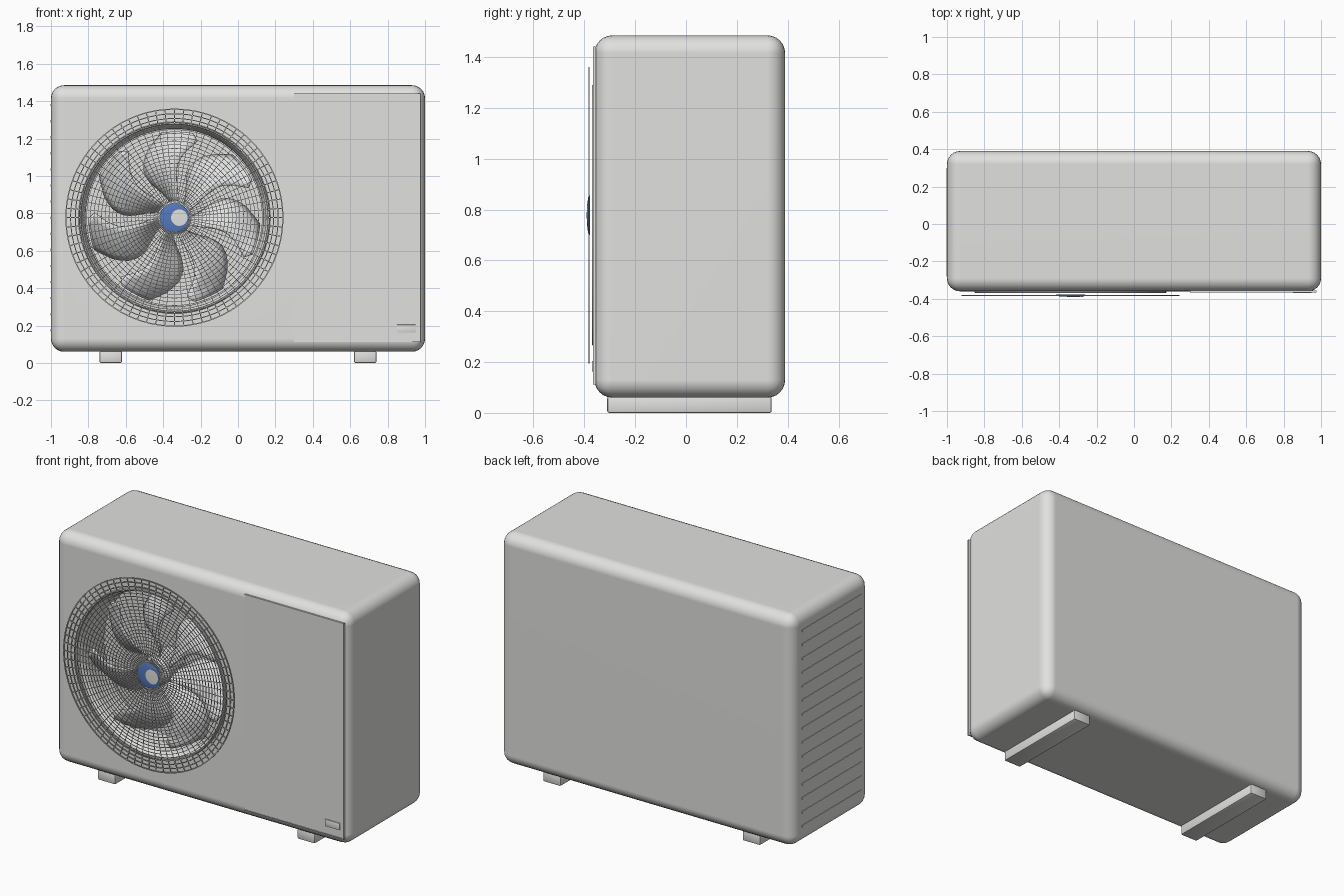
import bpy, bmesh, math
from math import sin, cos, pi, radians

if "Cube" in bpy.data.objects:
    bpy.data.objects.remove(bpy.data.objects["Cube"])

FX, FZ = -0.34, 0.777          # fan axis position


def mat(name, rgb):
    m = bpy.data.materials.new(name)
    m.diffuse_color = (*rgb, 1)
    m.use_nodes = True
    m.node_tree.nodes["Principled BSDF"].inputs["Base Color"].default_value = m.diffuse_color
    return m


SHELL = mat("light grey", (0.75, 0.75, 0.735))
BLADE = mat("pale grey", (0.75, 0.755, 0.76))
BLUE = mat("blue", (0.09, 0.19, 0.50))


def finish(name, bm, material, smooth=True):
    bmesh.ops.recalc_face_normals(bm, faces=bm.faces)
    me = bpy.data.meshes.new(name)
    bm.to_mesh(me)
    bm.free()
    me.materials.append(material)
    ob = bpy.data.objects.new(name, me)
    bpy.context.collection.objects.link(ob)
    if smooth:
        smooth_by_angle(ob)
    return ob


def activate(ob):
    bpy.ops.object.select_all(action='DESELECT')
    ob.select_set(True)
    bpy.context.view_layer.objects.active = ob


def smooth_by_angle(ob):
    activate(ob)
    bpy.ops.object.shade_smooth_by_angle(angle=radians(32))


def add_box(bm, lo, hi):
    vs = bmesh.ops.create_cube(bm, size=1)["verts"]
    for v in vs:
        for i in range(3):
            v.co[i] = lo[i] + (v.co[i] + 0.5) * (hi[i] - lo[i])
    return vs


def box(name, lo, hi, material, bevel=0.0, segs=2):
    bm = bmesh.new()
    add_box(bm, lo, hi)
    if bevel:
        bmesh.ops.bevel(bm, geom=bm.edges[:], offset=bevel, segments=segs,
                        profile=0.5, affect='EDGES')
    return finish(name, bm, material)


def add_lathe(bm, profile, n=96, cx=FX, cz=FZ):
    """Revolve a closed (radius, y) outline around the fan axis."""
    rows = [[bm.verts.new((cx + r * cos(2 * pi * k / n), y, cz + r * sin(2 * pi * k / n)))
             for r, y in profile] for k in range(n)]
    m = len(profile)
    for k in range(n):
        a, b = rows[k], rows[(k + 1) % n]
        for j in range(m):
            i = (j + 1) % m
            if profile[j][0] or profile[i][0]:
                bm.faces.new((a[j], a[i], b[i], b[j]))
    if any(r == 0 for r, _ in profile):
        bmesh.ops.remove_doubles(bm, verts=bm.verts[:], dist=1e-5)


def lathe(name, profile, material, **kw):
    bm = bmesh.new()
    add_lathe(bm, profile, **kw)
    return finish(name, bm, material)


# Casing with a funnel-shaped fan opening
casing = box("casing", (-1, -0.36, 0.06), (1, 0.39, 1.485), SHELL, 0.07, 6)
cutter = lathe("fan_opening_cutter",
               [(0, -0.5), (0.505, -0.5), (0.505, -0.36), (0.485, -0.335),
                (0.475, -0.29), (0.475, -0.14), (0, -0.14)], SHELL)
cutter.hide_render = True
cut = casing.modifiers.new("opening", 'BOOLEAN')
cut.operation, cut.solver, cut.object = 'DIFFERENCE', 'EXACT', cutter
activate(casing)
bpy.ops.object.modifier_apply(modifier=cut.name)
bpy.data.objects.remove(cutter)
smooth_by_angle(casing)
even = casing.modifiers.new("even_shading", 'WEIGHTED_NORMAL')
even.keep_sharp = True

# Raised lip around the opening
lathe("opening_lip", [(0.498, -0.35), (0.498, -0.366), (0.502, -0.37),
                      (0.509, -0.37), (0.513, -0.366), (0.513, -0.35)], SHELL)

# Feet
for side, x in (("left", -0.68), ("right", 0.68)):
    box(side + "_foot", (x - 0.06, -0.31, 0), (x + 0.06, 0.337, 0.065), SHELL, 0.008)

# Fan hub and seven swept, pitched blades
lathe("fan_hub", [(0, -0.33), (0.07, -0.33), (0.09, -0.31), (0.09, -0.15), (0, -0.15)],
      BLADE, n=48)
bm = bmesh.new()
NR, NC = 12, 6
for b in range(7):
    base = radians(-62) + b * 2 * pi / 7
    grid = []
    for i in range(NR + 1):
        t = i / NR
        r = 0.08 + 0.38 * t
        width = radians(30 + 8 * sin(pi * t)) * (1 if t < 0.9 else 1 - 3 * (t - 0.9))
        mid = base + radians(16 * sin(pi * min(1, t * 1.1)) - 4 * t)
        row = []
        for j in range(NC + 1):
            u = j / NC - 0.5
            a = mid + u * width
            y = -0.255 + u * (0.09 + 0.03 * t) - 0.012 * (1 - 4 * u * u)
            row.append(bm.verts.new((FX + r * cos(a), y, FZ + r * sin(a))))
        grid.append(row)
    for i in range(NR):
        for j in range(NC):
            bm.faces.new((grid[i][j], grid[i + 1][j], grid[i + 1][j + 1], grid[i][j + 1]))
blades = finish("fan_blades", bm, BLADE)
blades.modifiers.new("thickness", 'SOLIDIFY').thickness = 0.006

# Wire guard: concentric rings and radial spokes
bm = bmesh.new()
rings = [(0.09 + 0.02 * i, 0.0015) for i in range(21)]
rings += [(0.508, 0.0025), (0.53, 0.0025), (0.555, 0.0025), (0.58, 0.003)]
for r, w in rings:
    add_lathe(bm, [(r - w, -0.380), (r - w, -0.384), (r + w, -0.384), (r + w, -0.380)])
SPOKES = 72
for k in range(SPOKES):
    a = 2 * pi * k / SPOKES
    for r0, r1, w in ((0.075, 0.50, 0.0015), (0.50, 0.581, 0.0025)):
        for v in add_box(bm, (r0, -0.3835, -w), (r1, -0.3805, w)):
            x, z = v.co.x, v.co.z
            v.co.x = FX + x * cos(a) - z * sin(a)
            v.co.z = FZ + x * sin(a) + z * cos(a)
finish("fan_guard", bm, SHELL, smooth=False)

# Guard centre badge: domed blue disc with an offset pale disc
lathe("guard_centre", [(0, -0.378), (0.078, -0.378), (0.078, -0.383),
                       (0.065, -0.386), (0.04, -0.388), (0, -0.389)], BLUE, n=48)
lathe("centre_spot", [(0, -0.384), (0.044, -0.384), (0.044, -0.389), (0, -0.391)],
      SHELL, n=36, cx=FX + 0.026)

# Service panel with narrow raised rims on three edges
box("service_panel", (0.30, -0.362, 0.115), (0.972, -0.355, 1.437), SHELL)
box("panel_top_rim", (0.30, -0.365, 1.437), (0.976, -0.355, 1.441), SHELL)
box("panel_bottom_rim", (0.30, -0.365, 0.111), (0.976, -0.355, 0.115), SHELL)
box("panel_side_rim", (0.972, -0.365, 0.111), (0.976, -0.355, 1.441), SHELL)

# Small handle plate
box("panel_handle", (0.85, -0.370, 0.162), (0.95, -0.360, 0.205), SHELL, 0.003)

# Side vents
bm = bmesh.new()
for i in range(15):
    z = 0.175 + i * 0.086
    add_box(bm, (-1.003, -0.28, z - 0.006), (-0.995, 0.30, z + 0.006))
finish("side_vents", bm, SHELL, smooth=False)
